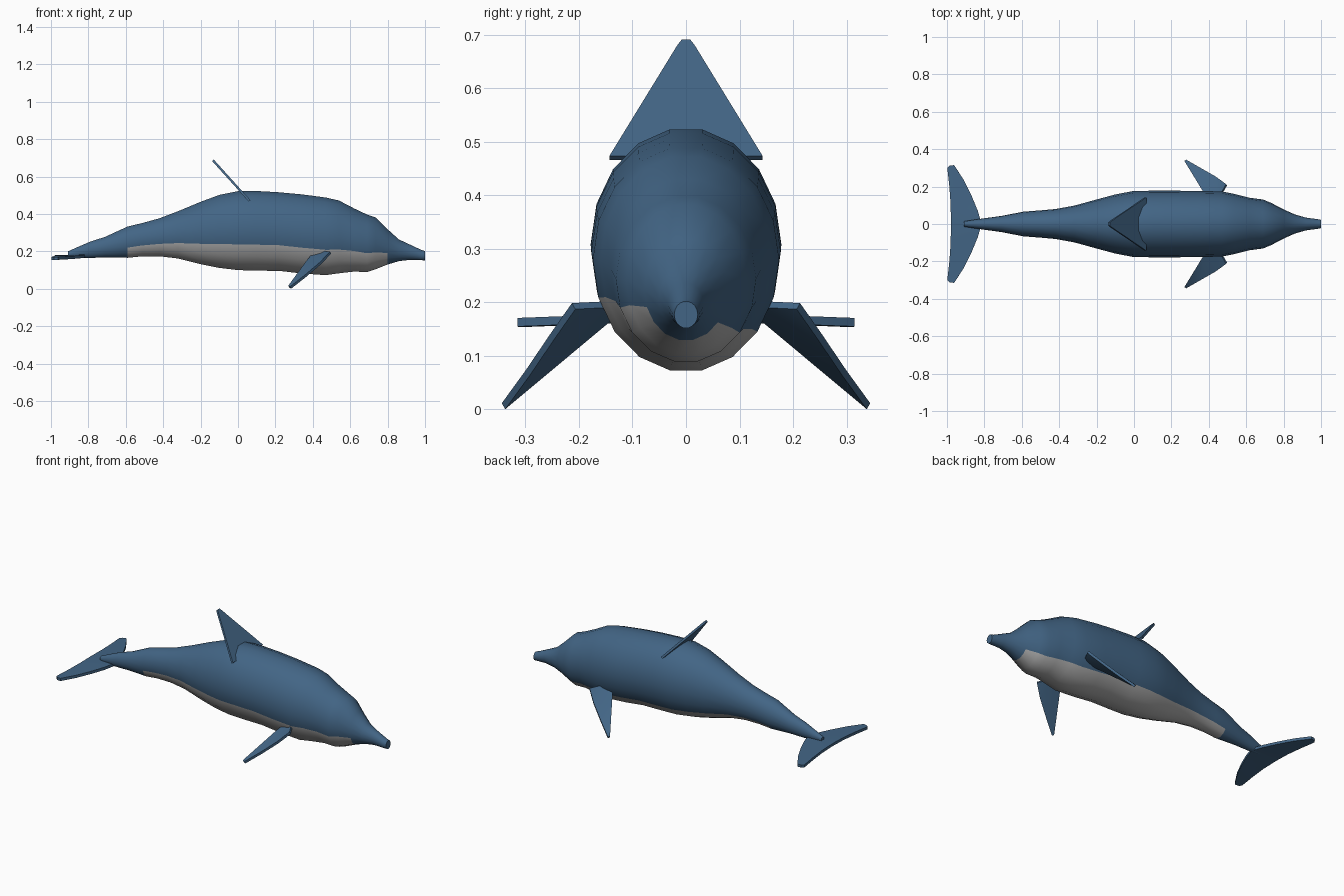
import bpy, bmesh, math
from mathutils import Vector


def material(name, rgb):
    m = bpy.data.materials.new(name)
    m.diffuse_color = (*rgb, 1)
    return m


BLUE = material("blue_skin", (0.055, 0.13, 0.235))
GREY = material("belly_skin", (0.42, 0.42, 0.42))


def finish(bm, name, mats, angle=30):
    bmesh.ops.recalc_face_normals(bm, faces=bm.faces)
    me = bpy.data.meshes.new(name)
    bm.to_mesh(me)
    bm.free()
    ob = bpy.data.objects.new(name, me)
    bpy.context.collection.objects.link(ob)
    for m in mats:
        me.materials.append(m)
    bpy.ops.object.select_all(action='DESELECT')
    ob.select_set(True)
    bpy.context.view_layer.objects.active = ob
    bpy.ops.object.shade_smooth_by_angle(angle=math.radians(angle))
    return ob


def plate(name, pts, thick):
    """Thin fin: an outline extruded evenly to both sides."""
    n = Vector((0, 0, 0))
    for a, b in zip(pts, pts[1:] + pts[:1]):
        n += Vector(a).cross(Vector(b))
    n = n.normalized() * thick / 2
    bm = bmesh.new()
    lo = [bm.verts.new(Vector(p) - n) for p in pts]
    hi = [bm.verts.new(Vector(p) + n) for p in pts]
    bm.faces.new(lo[::-1])
    bm.faces.new(hi)
    for i in range(len(pts)):
        j = (i + 1) % len(pts)
        bm.faces.new((lo[i], lo[j], hi[j], hi[i]))
    bmesh.ops.triangulate(bm, faces=[f for f in bm.faces if len(f.verts) > 4])
    return finish(bm, name, [BLUE])


# Body: 18-sided oval rings, (x, top, bottom, half width)
SIDES = 18
stations = [
    (-0.91, 0.200, 0.170, 0.014), (-0.86, 0.222, 0.166, 0.022),
    (-0.79, 0.252, 0.165, 0.032), (-0.71, 0.278, 0.168, 0.043),
    (-0.59, 0.333, 0.166, 0.066), (-0.51, 0.352, 0.174, 0.072),
    (-0.42, 0.377, 0.174, 0.080), (-0.32, 0.415, 0.162, 0.098),
    (-0.20, 0.465, 0.132, 0.131), (-0.10, 0.502, 0.112, 0.158),
    (0.00, 0.522, 0.100, 0.177), (0.10, 0.523, 0.097, 0.178),
    (0.22, 0.516, 0.096, 0.178), (0.34, 0.505, 0.082, 0.177),
    (0.47, 0.488, 0.073, 0.174), (0.54, 0.472, 0.083, 0.160),
    (0.62, 0.430, 0.092, 0.140), (0.69, 0.397, 0.090, 0.131),
    (0.735, 0.382, 0.104, 0.112), (0.80, 0.318, 0.130, 0.078),
    (0.86, 0.264, 0.148, 0.051), (0.92, 0.236, 0.155, 0.034),
    (0.98, 0.208, 0.153, 0.026), (1.00, 0.202, 0.152, 0.022),
]
bm = bmesh.new()
rings = []
for x, top, bot, w in stations:
    ring = []
    for k in range(SIDES):
        a = 2 * math.pi * k / SIDES
        ring.append(bm.verts.new((x, w * math.cos(a),
                                  (top + bot) / 2 + (top - bot) / 2 * math.sin(a) / math.cos(math.pi / SIDES))))
    rings.append(ring)
for i, (r, s) in enumerate(zip(rings, rings[1:])):
    for k in range(SIDES):
        j = (k + 1) % SIDES
        f = bm.faces.new((r[k], r[j], s[j], s[k]))
        mid = math.degrees(2 * math.pi * (k + 0.5) / SIDES)
        # Pale belly
        if 210 < mid < 330 and -0.6 < stations[i][0] < 0.78:
            f.material_index = 1
bm.faces.new(rings[0])
bm.faces.new(rings[-1])
finish(bm, "body", [BLUE, GREY])

# Dorsal fin: leaning triangular plate
plate("dorsal_fin", [(0.062, -0.143, 0.47), (0.062, 0.143, 0.47),
                     (-0.125, 0.016, 0.677), (-0.134, 0.008, 0.687),
                     (-0.134, -0.008, 0.687), (-0.125, -0.016, 0.677)], 0.012)

# Tail fluke: crescent plate, half outline mirrored
half = [(-0.835, 0.07, 0.172), (-0.868, 0.15, 0.169), (-0.91, 0.235, 0.166),
        (-0.962, 0.315, 0.163), (-0.985, 0.312, 0.162), (-0.998, 0.30, 0.162),
        (-0.987, 0.20, 0.166), (-0.98, 0.10, 0.170)]
plate("tail_fluke", [(-0.815, 0, 0.176)] + half + [(-0.979, 0, 0.172)]
      + [(x, -y, z) for x, y, z in reversed(half)], 0.016)

# Flippers, swept down and back
flipper = [(0.495, 0.21, 0.193), (0.45, 0.13, 0.197), (0.40, 0.13, 0.182),
           (0.375, 0.165, 0.153), (0.272, 0.334, 0.012), (0.281, 0.341, 0.006),
           (0.36, 0.296, 0.068), (0.44, 0.25, 0.136)]
for side, s in (("left", 1), ("right", -1)):
    plate("flipper_" + side, [(x, s * y, z) for x, y, z in flipper], 0.014)
